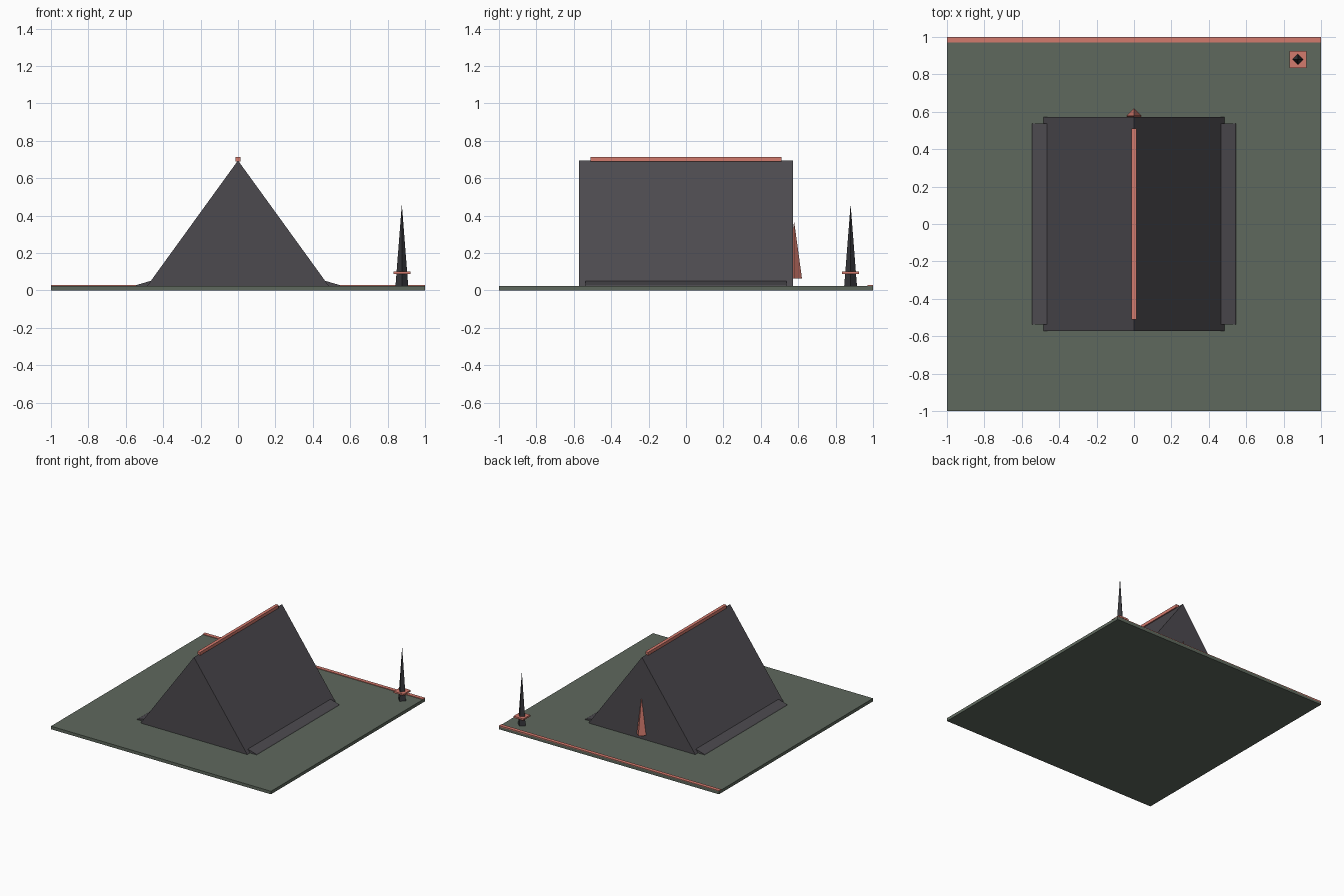
import bpy
import bmesh
from math import radians

if "Cube" in bpy.data.objects:
    bpy.data.objects.remove(bpy.data.objects["Cube"])


def material(name, srgb):
    """Flat material from an sRGB colour, stored as linear values."""
    linear = [((c + 0.055) / 1.055) ** 2.4 for c in srgb]
    mat = bpy.data.materials.new(name)
    mat.use_nodes = True
    mat.diffuse_color = (*linear, 1)
    bsdf = mat.node_tree.nodes["Principled BSDF"]
    bsdf.inputs["Base Color"].default_value = (*linear, 1)
    bsdf.inputs["Roughness"].default_value = 0.9
    return mat


green = material("moss green", (0.37, 0.41, 0.365))
charcoal = material("charcoal canvas", (0.30, 0.29, 0.31))
dark = material("dark metal", (0.22, 0.22, 0.235))
coral = material("coral", (0.83, 0.48, 0.43))


def finish(name, bm, mat, location=(0, 0, 0)):
    bmesh.ops.recalc_face_normals(bm, faces=bm.faces)
    mesh = bpy.data.meshes.new(name)
    bm.to_mesh(mesh)
    bm.free()
    mesh.materials.append(mat)
    obj = bpy.data.objects.new(name, mesh)
    obj.location = location
    bpy.context.collection.objects.link(obj)
    return obj


def box(name, size, location, mat):
    bm = bmesh.new()
    bmesh.ops.create_cube(bm, size=1)
    bmesh.ops.scale(bm, vec=size, verts=bm.verts)
    return finish(name, bm, mat, location)


def extrude_profile(name, points, half_length, mat):
    """Extrude an x-z outline along y, centred on y = 0."""
    bm = bmesh.new()
    face = bm.faces.new([bm.verts.new((x, -half_length, z)) for x, z in points])
    result = bmesh.ops.extrude_face_region(bm, geom=[face])
    moved = [v for v in result["geom"] if isinstance(v, bmesh.types.BMVert)]
    bmesh.ops.translate(bm, vec=(0, 2 * half_length, 0), verts=moved)
    return finish(name, bm, mat)


def spike(name, radius, bottom, top, x, y, mat):
    """Four-sided pointed cone with its corners on the axes."""
    bm = bmesh.new()
    bmesh.ops.create_cone(bm, cap_ends=True, segments=4, radius1=radius,
                          radius2=0, depth=top - bottom)
    return finish(name, bm, mat, (x, y, (top + bottom) / 2))


GROUND = 0.025

# Ground slab and the strip along its back edge
box("ground_slab", (2, 2, GROUND), (0, 0, GROUND / 2), green)
box("back_edge_strip", (2, 0.03, 0.012), (0, 0.985, 0.024), coral)

# Tent body and ridge bar
extrude_profile("tent_body", [(-0.485, GROUND), (0.485, GROUND), (0, 0.695)],
                0.572, charcoal)
box("ridge_bar", (0.026, 1.02, 0.025), (0, 0, 0.7025), coral)

# Sloping skirts along both sides
for side, label in ((-1, "right"), (1, "left")):
    outline = [(0.44, GROUND), (0.545, GROUND), (0.54, 0.03), (0.465, 0.052)]
    extrude_profile(label + "_skirt", [(side * x, z) for x, z in outline],
                    0.537, charcoal)

# Pointed marker on the back wall
spike("back_marker", 0.042, 0.065, 0.37, 0, 0.578, coral)

# Corner spike with its square collar
spike("corner_spike", 0.034, GROUND, 0.462, 0.876, 0.88, dark)
box("spike_collar", (0.09, 0.09, 0.013), (0.876, 0.88, 0.094), coral)
